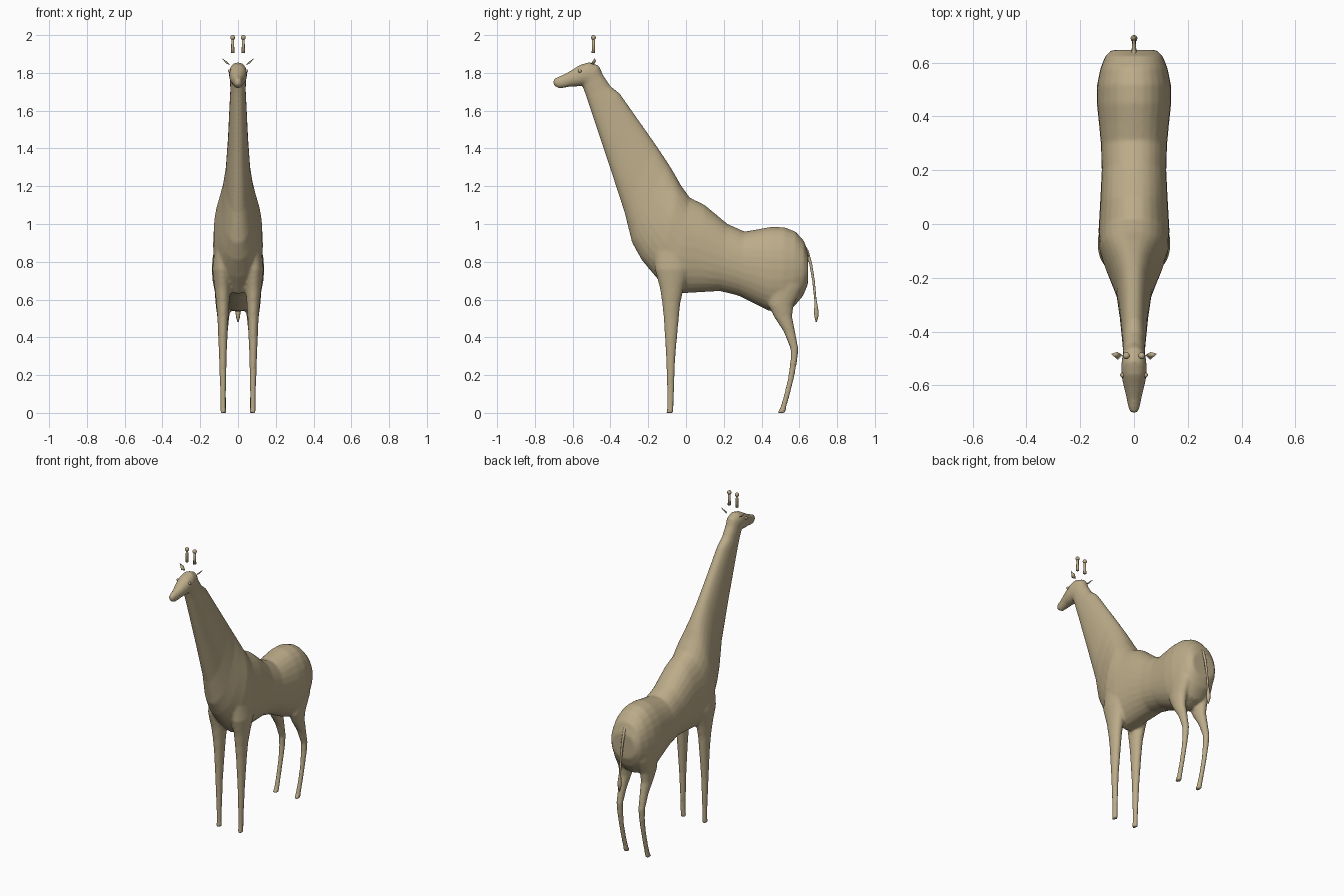
import bpy, bmesh, math
from mathutils import Vector

tan = bpy.data.materials.new("tan_hide")
tan.diffuse_color = (0.50, 0.41, 0.25, 1)


def loft(bm, rings, n=20, power=1.0):
    """Skin closed rings given as (y1, z1, y2, z2, x centre, half width)."""
    loops = []
    for y1, z1, y2, z2, xc, w in rings:
        loop = []
        for i in range(n):
            a = 2 * math.pi * i / n
            c, s = math.cos(a), math.sin(a)
            c = math.copysign(abs(c) ** power, c)
            s = math.copysign(abs(s) ** power, s)
            loop.append(bm.verts.new((xc + w * c, (y1 + y2) / 2 + (y1 - y2) / 2 * s,
                                      (z1 + z2) / 2 + (z1 - z2) / 2 * s)))
        loops.append(loop)
    for p, q in zip(loops, loops[1:]):
        for i in range(n):
            j = (i + 1) % n
            bm.faces.new((p[i], p[j], q[j], q[i]))
    bm.faces.new(loops[0])
    bm.faces.new(loops[-1])


def finish(bm, name, smooth=True):
    bmesh.ops.recalc_face_normals(bm, faces=bm.faces)
    me = bpy.data.meshes.new(name)
    bm.to_mesh(me)
    bm.free()
    me.materials.append(tan)
    for f in me.polygons:
        f.use_smooth = smooth
    ob = bpy.data.objects.new(name, me)
    bpy.context.collection.objects.link(ob)
    return ob


def ball(name, loc, r):
    bm = bmesh.new()
    bmesh.ops.create_uvsphere(bm, u_segments=12, v_segments=8, radius=r)
    bmesh.ops.translate(bm, verts=bm.verts, vec=loc)
    return finish(bm, name)


# Trunk, neck and head: back point, belly/throat point, half width
spine = [
    (0.648, 0.84, 0.645, 0.68, 0.085), (0.625, 0.91, 0.62, 0.62, 0.108),
    (0.58, 0.96, 0.57, 0.56, 0.126), (0.52, 0.983, 0.51, 0.535, 0.138),
    (0.45, 0.985, 0.44, 0.54, 0.138), (0.38, 0.972, 0.36, 0.58, 0.13),
    (0.31, 0.96, 0.28, 0.62, 0.123), (0.22, 1.00, 0.18, 0.645, 0.12),
    (0.10, 1.10, 0.06, 0.638, 0.126), (0.02, 1.14, -0.07, 0.63, 0.132),
    (-0.03, 1.21, -0.16, 0.72, 0.128), (-0.06, 1.265, -0.235, 0.81, 0.107),
    (-0.10, 1.33, -0.285, 0.90, 0.086), (-0.16, 1.42, -0.325, 1.06, 0.067),
    (-0.25, 1.548, -0.41, 1.32, 0.054), (-0.35, 1.69, -0.49, 1.56, 0.045),
    (-0.40, 1.73, -0.53, 1.68, 0.041), (-0.44, 1.79, -0.55, 1.735, 0.042),
    (-0.46, 1.838, -0.557, 1.732, 0.045), (-0.51, 1.857, -0.563, 1.73, 0.048),
    (-0.56, 1.843, -0.578, 1.728, 0.046), (-0.61, 1.812, -0.61, 1.728, 0.037),
    (-0.65, 1.79, -0.65, 1.72, 0.027), (-0.68, 1.778, -0.675, 1.718, 0.022),
    (-0.702, 1.768, -0.702, 1.736, 0.014)]
# Legs: height, front y, back y, inner x, outer x
front_leg = [
    (0.86, -0.17, 0.03, 0.03, 0.125), (0.76, -0.165, 0.02, 0.035, 0.136),
    (0.66, -0.138, -0.012, 0.04, 0.124), (0.58, -0.126, -0.03, 0.046, 0.115),
    (0.50, -0.118, -0.038, 0.051, 0.109), (0.30, -0.106, -0.056, 0.060, 0.101),
    (0.10, -0.100, -0.064, 0.064, 0.094), (0.03, -0.100, -0.065, 0.064, 0.093),
    (0.0, -0.105, -0.066, 0.062, 0.094)]
hind_leg = [
    (0.78, 0.42, 0.62, 0.03, 0.132), (0.66, 0.43, 0.615, 0.032, 0.125),
    (0.57, 0.435, 0.57, 0.04, 0.118), (0.51, 0.465, 0.562, 0.046, 0.110),
    (0.43, 0.517, 0.578, 0.054, 0.103), (0.34, 0.553, 0.595, 0.060, 0.099),
    (0.28, 0.553, 0.590, 0.062, 0.097), (0.19, 0.541, 0.573, 0.064, 0.094),
    (0.10, 0.520, 0.551, 0.064, 0.093), (0.03, 0.500, 0.531, 0.063, 0.093),
    (0.0, 0.482, 0.527, 0.062, 0.095)]

bm = bmesh.new()
loft(bm, [(a, b, c, d, 0, w) for a, b, c, d, w in spine], 28, 0.92)
for side in (1, -1):
    for leg in (front_leg, hind_leg):
        loft(bm, [(y0, z, y1, z, side * (x0 + x1) / 2, (x1 - x0) / 2)
                  for z, y0, y1, x0, x1 in leg])
body = finish(bm, "body")
# Fuse the limbs into one soft skin
fuse = body.modifiers.new("fuse", 'REMESH')
fuse.mode = 'VOXEL'
fuse.voxel_size = 0.008
fuse.use_smooth_shade = True
soft = body.modifiers.new("soften", 'SMOOTH')
soft.factor = 0.5
soft.iterations = 5

# Tail with tuft: y, z, radius
bm = bmesh.new()
tail = [(0.615, 0.90, 0.008), (0.64, 0.86, 0.009), (0.66, 0.79, 0.008),
        (0.675, 0.70, 0.007), (0.685, 0.60, 0.006), (0.688, 0.575, 0.008),
        (0.69, 0.535, 0.013), (0.69, 0.51, 0.011), (0.69, 0.48, 0.003)]
loft(bm, [(y - r, z, y + r, z, 0, r) for y, z, r in tail], 10)
finish(bm, "tail")

for side, tag in ((1, "left"), (-1, "right")):
    # Floating horn with a knob
    bm = bmesh.new()
    loft(bm, [(-0.49 - r, z, -0.49 + r, z, side * 0.028, r)
              for z, r in ((1.905, 0.010), (1.94, 0.008), (1.985, 0.007))], 10)
    finish(bm, "horn_" + tag)
    ball("horn_knob_" + tag, (side * 0.028, -0.49, 1.987), 0.013)
    # Eye
    ball("eye_" + tag, (side * 0.043, -0.562, 1.81), 0.009)
    # Leaf-shaped ear
    bm = bmesh.new()
    pts = [(0.042, -0.488, 1.842), (0.060, -0.505, 1.848), (0.086, -0.483, 1.878),
           (0.062, -0.476, 1.862), (0.064, -0.490, 1.851)]
    v = [bm.verts.new((side * x, y, z)) for x, y, z in pts]
    w = bm.verts.new((side * 0.060, -0.489, 1.859))
    for i in range(4):
        a, b = v[i], v[(i + 1) % 4]
        bm.faces.new((a, b, v[4]))
        bm.faces.new((b, a, w))
    finish(bm, "ear_" + tag)
